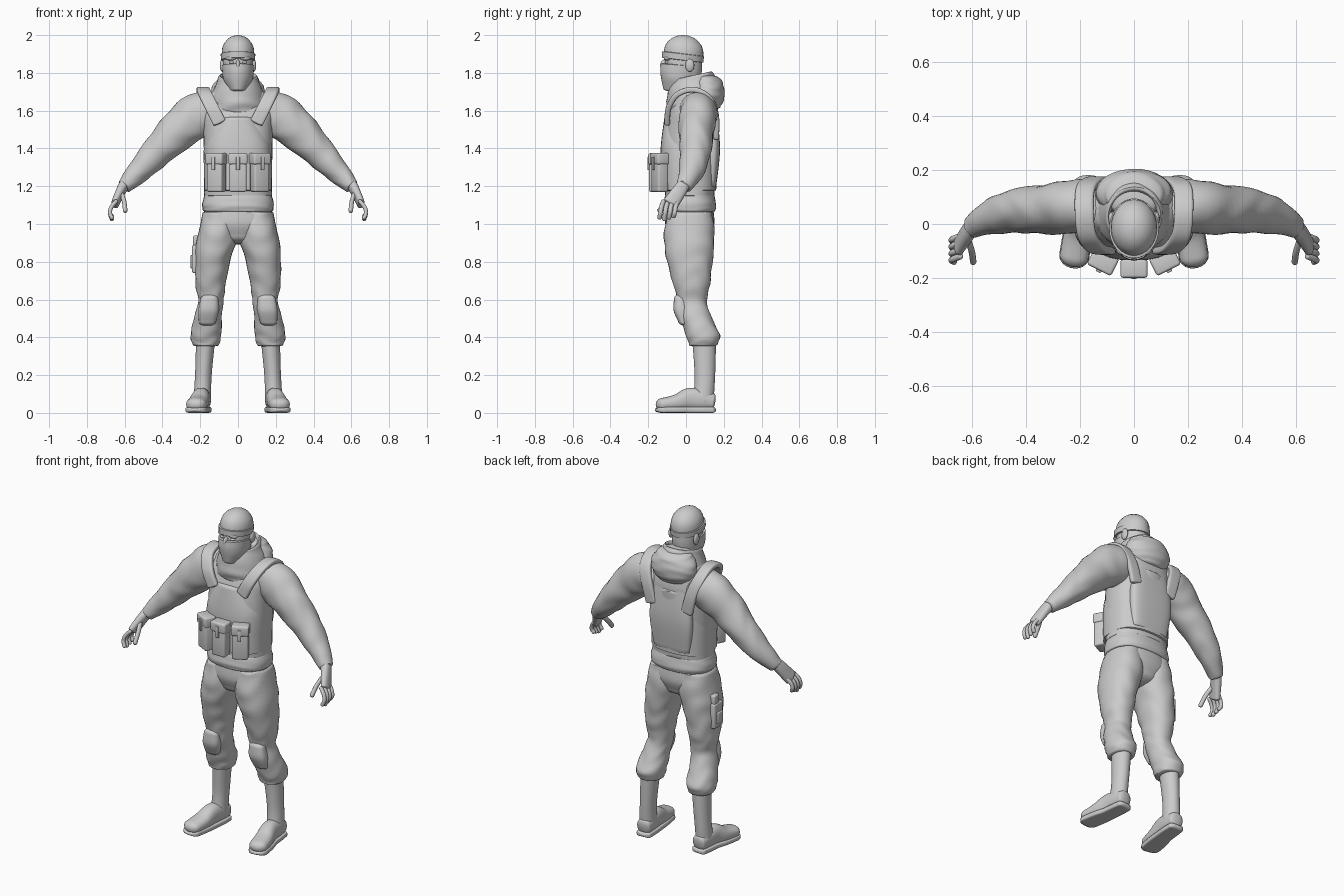
import bpy, bmesh, math
from mathutils import Vector, Matrix

cube = bpy.data.objects.get("Cube")
if cube:
    bpy.data.objects.remove(cube, do_unlink=True)

grey = bpy.data.materials.new("plain grey")
grey.use_nodes = True
grey.diffuse_color = (0.6, 0.6, 0.6, 1)
grey.node_tree.nodes["Principled BSDF"].inputs["Base Color"].default_value = grey.diffuse_color


def finish(name, bm, mirror=False):
    """Turn a bmesh into a smooth shaded object, optionally mirrored left to right."""
    bmesh.ops.recalc_face_normals(bm, faces=bm.faces)
    mesh = bpy.data.meshes.new(name)
    bm.to_mesh(mesh)
    bm.free()
    mesh.materials.append(grey)
    part = bpy.data.objects.new(name, mesh)
    bpy.context.collection.objects.link(part)
    bpy.ops.object.select_all(action='DESELECT')
    part.select_set(True)
    bpy.context.view_layer.objects.active = part
    bpy.ops.object.shade_smooth_by_angle(angle=math.radians(50))
    if mirror:
        part.modifiers.new("Mirror", 'MIRROR')
    return part


def spline(rings, steps):
    """Smooth interpolation through the ring values."""
    last = len(rings) - 1
    for i in range(last):
        before, start, end, after = (rings[min(max(k, 0), last)] for k in range(i - 1, i + 3))
        for step in range(steps):
            t = step / steps
            yield [b + t / 2 * (c - a + t * (2 * a - 5 * b + 4 * c - d + t * (3 * (b - c) + d - a)))
                   for a, b, c, d in zip(before, start, end, after)]
    yield list(rings[-1])


def rounded_end(row, inner, length):
    """Rings that close an end as part of an ellipsoid, outermost first."""
    centre = Vector(row[:3])
    outward = (centre - Vector(inner[:3])).normalized()
    for share in (0.99, 0.9, 0.75, 0.5, 0.25):
        shrink = math.sqrt(1 - share * share)
        yield [*(centre + outward * length * share), row[3] * shrink, row[4] * shrink]


def loft(name, rings, power=2, flat=False, slope=0, folds=0, mirror=False, ends=(0.01, 0.01), sides=32):
    """Skin rings (x, y, z, half width, half depth) along their path."""
    rows = list(spline(rings, 6))
    first = list(rounded_end(rows[0], rows[1], ends[0]))
    final = list(rounded_end(rows[-1], rows[-2], ends[1]))
    rows = first + rows + final[::-1]
    centres = [Vector(row[:3]) for row in rows]
    bm = bmesh.new()
    loops = []
    for i, row in enumerate(rows):
        along = Vector((0, 0, 1))
        if not flat:
            along = (centres[min(i + 1, len(rows) - 1)] - centres[max(i - 1, 0)]).normalized()
        across = (Vector((1, 0, 0)) - along * along.x).normalized()
        depth = along.cross(across)
        loop = []
        for k in range(sides):
            angle = math.tau * k / sides
            c, s = math.cos(angle), math.sin(angle)
            u = math.copysign(abs(c) ** (2 / power), c) * row[3]
            v = math.copysign(abs(s) ** (2 / power), s) * row[4]
            # Slanting cloth wrinkles
            wave = 1 + folds * math.sin(i + 2 * math.sin(angle * 2 + 1) + math.sin(angle * 3 + i / 3))
            point = centres[i] + (across * u + depth * v) * wave
            point.z += slope * (point.y - row[1])
            loop.append(bm.verts.new(point))
        loops.append(loop)
    for low, high in zip(loops, loops[1:]):
        for k in range(sides):
            bm.faces.new((low[k - 1], low[k], high[k], high[k - 1]))
    bm.faces.new(loops[0])
    bm.faces.new(loops[-1])
    return finish(name, bm, mirror)


def column(name, rings, **options):
    """Upright loft on the centre line from rings (y, z, half width, half depth)."""
    return loft(name, [(0, *ring) for ring in rings], flat=True, **options)


def tube(name, points, width, depth, **options):
    """Loft of constant section along points."""
    return loft(name, [(*point, width, depth) for point in points], **options)


def block(name, centre, size, turn=0, bevel=0.01, mirror=False):
    """Rounded box, turned about z in degrees."""
    bm = bmesh.new()
    place = Matrix.Translation(centre) @ Matrix.Rotation(math.radians(turn), 4, 'Z')
    bmesh.ops.create_cube(bm, size=1, matrix=place @ Matrix.Diagonal((*size, 1)))
    bmesh.ops.bevel(bm, geom=bm.edges[:], offset=bevel, segments=3, affect='EDGES', profile=0.5)
    return finish(name, bm, mirror)


def ball(name, centre, radii, mirror=False):
    bm = bmesh.new()
    place = Matrix.Translation(centre) @ Matrix.Diagonal((*radii, 1))
    bmesh.ops.create_uvsphere(bm, u_segments=24, v_segments=14, radius=1, matrix=place)
    return finish(name, bm, mirror)


# Jacket with a gathered waistband
column("jacket", [(0.02, 1.15, 0.18, 0.13), (0.02, 1.3, 0.18, 0.14), (0.03, 1.5, 0.185, 0.14),
                  (0.04, 1.6, 0.19, 0.125), (0.05, 1.67, 0.165, 0.1), (0.04, 1.73, 0.1, 0.08)],
       power=2.4, folds=0.006)
column("waistband", [(0.02, 1.07, 0.185, 0.135), (0.02, 1.1, 0.19, 0.14), (0.02, 1.15, 0.18, 0.13)],
       power=2.4, folds=0.006, ends=(0.015, 0.02))

# Armoured vest and its shoulder straps
column("vest", [(0.015, 1.18, 0.18, 0.145), (0.015, 1.36, 0.18, 0.15), (0.02, 1.45, 0.165, 0.15),
                (0.03, 1.56, 0.11, 0.145)], power=2.6, ends=(0.01, 0.015))
column("back_panel", [(0.13, 1.2, 0.12, 0.03), (0.14, 1.4, 0.14, 0.04), (0.13, 1.62, 0.1, 0.03)], power=3)
tube("shoulder_strap", [(0.1, -0.1, 1.54), (0.14, -0.09, 1.62), (0.175, -0.04, 1.69), (0.185, 0.05, 1.71),
                        (0.18, 0.13, 1.66), (0.15, 0.16, 1.57), (0.12, 0.16, 1.46)],
     0.035, 0.015, power=4, mirror=True)

# Three chest pouches, the outer two turned with the body
for label, x, y, turn in (("middle", 0, -0.165, 0), ("outer", 0.115, -0.14, 27)):
    outer = x > 0
    block(label + "_pouch", (x, y, 1.265), (0.09, 0.06, 0.19), turn, mirror=outer)
    block(label + "_pouch_flap", (x, y, 1.345), (0.1, 0.07, 0.06), turn, mirror=outer)
    block(label + "_pouch_tab", (x * 1.14, y - 0.034, 1.32), (0.02, 0.01, 0.07), turn, 0.003, outer)

# Sleeves
loft("sleeve", [(0.1, 0.06, 1.6, 0.09, 0.08), (0.2, 0.065, 1.58, 0.12, 0.1), (0.31, 0.055, 1.5, 0.107, 0.093),
                (0.42, 0.05, 1.39, 0.085, 0.083), (0.52, 0.03, 1.285, 0.064, 0.068),
                (0.6, -0.01, 1.2, 0.04, 0.042)], folds=0.028, mirror=True)

# Hands: palm, four curled fingers and a thumb
loft("palm", [(0.6, -0.01, 1.21, 0.028, 0.033), (0.62, -0.035, 1.175, 0.025, 0.038),
              (0.65, -0.08, 1.11, 0.02, 0.042)], power=2.4, mirror=True)
for k, label in enumerate(("index", "middle", "ring", "little")):
    y = 0.025 * k - 0.12
    tip = 1.025 + 0.008 * abs(k - 1)
    tube(label + "_finger", [(0.645, y, 1.12), (0.67, y - 0.01, 1.09), (0.678, y - 0.015, 1.06),
                             (0.668, y - 0.02, tip)], 0.011, 0.012, mirror=True, sides=12)
tube("thumb", [(0.62, -0.05, 1.17), (0.603, -0.1, 1.12), (0.597, -0.14, 1.07)], 0.012, 0.014,
     mirror=True, sides=12)

# Head, facial features and face mask
column("head", [(0, 1.66, 0.06, 0.065), (-0.01, 1.75, 0.07, 0.085), (-0.015, 1.83, 0.08, 0.1),
                (-0.01, 1.92, 0.08, 0.09)])
ball("nose", (0, -0.115, 1.84), (0.013, 0.022, 0.03))
ball("brow", (0.035, -0.097, 1.877), (0.03, 0.02, 0.012), mirror=True)
ball("eye", (0.034, -0.1, 1.856), (0.015, 0.012, 0.008), mirror=True)
ball("ear", (0.084, 0.02, 1.84), (0.012, 0.024, 0.034), mirror=True)
column("face_mask", [(-0.045, 1.71, 0.05, 0.075), (-0.035, 1.76, 0.076, 0.096), (-0.03, 1.8, 0.083, 0.106),
                     (-0.025, 1.84, 0.085, 0.108)], slope=-0.08, ends=(0.015, 0.005))

# Knitted cap with a turned rim
column("cap", [(-0.015, 1.88, 0.086, 0.106), (-0.012, 1.91, 0.086, 0.104)], slope=-0.12, ends=(0.01, 0.09))
column("cap_rim", [(-0.018, 1.868, 0.09, 0.11), (-0.016, 1.9, 0.092, 0.111)], slope=-0.12, ends=(0.004, 0.006))

# Open collar and the hood hanging behind it
column("collar", [(0.03, 1.62, 0.15, 0.12), (0.035, 1.68, 0.138, 0.138), (0.03, 1.765, 0.108, 0.118),
                  (0.03, 1.785, 0.098, 0.104), (0.03, 1.77, 0.088, 0.09), (0.03, 1.71, 0.08, 0.08)],
       slope=0.22, folds=0.015)
column("hood", [(0.105, 1.63, 0.115, 0.078), (0.11, 1.67, 0.14, 0.092), (0.115, 1.72, 0.14, 0.088),
                (0.11, 1.765, 0.11, 0.082)], slope=-0.1, folds=0.015, ends=(0.025, 0.03))

# Trousers and knee pads
column("trouser_seat", [(0.02, 0.94, 0.13, 0.11), (0.02, 1, 0.19, 0.13), (0.02, 1.08, 0.175, 0.125)],
       power=2.3, ends=(0.05, 0.01))
loft("trouser_leg", [(0.1, 0.02, 1.06, 0.085, 0.12), (0.11, 0.017, 0.93, 0.106, 0.134),
                     (0.135, 0.02, 0.8, 0.092, 0.12), (0.145, 0.03, 0.68, 0.08, 0.097),
                     (0.144, 0.033, 0.59, 0.067, 0.078), (0.16, 0.055, 0.5, 0.074, 0.083),
                     (0.17, 0.09, 0.41, 0.081, 0.09), (0.17, 0.09, 0.36, 0.07, 0.074)],
     power=2.2, flat=True, folds=0.022, mirror=True)
loft("knee_pad", [(0.162, -0.01, 0.48, 0.045, 0.03), (0.156, -0.025, 0.54, 0.054, 0.04),
                  (0.152, -0.03, 0.6, 0.048, 0.034)], power=2.6, flat=True, mirror=True, ends=(0.02, 0.03))

# Thigh holster on the right leg
block("holster", (-0.222, 0.03, 0.815), (0.042, 0.085, 0.15))
block("holster_grip", (-0.222, 0.04, 0.905), (0.032, 0.05, 0.07))
block("holster_clip", (-0.242, 0.025, 0.8), (0.02, 0.05, 0.07), bevel=0.006)

# Boots, with the sole following the outline of the foot
loft("boot_shaft", [(0.172, 0.096, 0.38, 0.05, 0.063), (0.184, 0.1, 0.19, 0.044, 0.054),
                    (0.19, 0.09, 0.06, 0.046, 0.056)], flat=True, folds=0.006, mirror=True)
foot = [(0.186, 0.14, 0.06, 0.042, 0.045), (0.19, 0.09, 0.068, 0.046, 0.055), (0.197, 0.02, 0.072, 0.047, 0.06),
        (0.21, -0.05, 0.054, 0.053, 0.044), (0.222, -0.12, 0.045, 0.053, 0.035)]
loft("boot_foot", foot, power=2.3, mirror=True, ends=(0.015, 0.04))
sole = [(x, y, 0.016, width + 0.003, 0.016) for x, y, z, width, height in foot]
loft("boot_sole", sole, power=5, mirror=True, ends=(0.018, 0.045))
